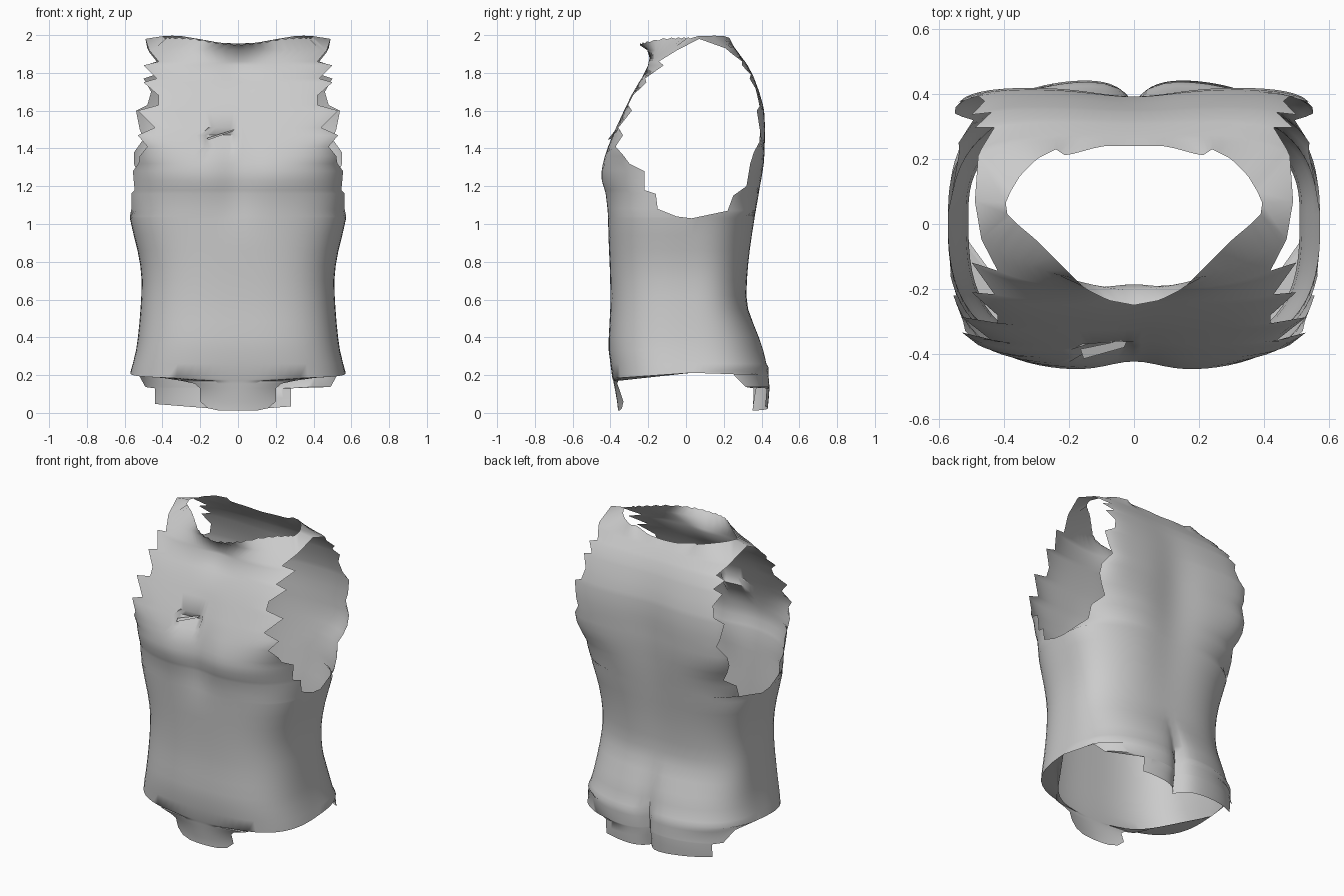
import bpy, bmesh, math
from mathutils import Vector

if "Cube" in bpy.data.objects:
    bpy.data.objects.remove(bpy.data.objects["Cube"])

N = 20          # columns per quarter of the torso
Y0 = 0.03       # depth of the side seam

# Profiles as (height, value)
FRONT = [(0, -.36), (.2, -.39), (.35, -.41), (.6, -.40), (1, -.415), (1.15, -.43), (1.25, -.455),
         (1.35, -.435), (1.5, -.375), (1.7, -.28), (1.85, -.205), (1.92, -.205)]
BACK = [(0, .44), (.13, .45), (.2, .445), (.35, .41), (.5, .35), (.6, .325), (.8, .34), (1, .37),
        (1.2, .40), (1.4, .418), (1.6, .415), (1.8, .35), (1.9, .285), (1.93, .26)]
WIDTH = [(0, .58), (.2, .57), (.33, .54), (.5, .52), (.7, .51), (.85, .53), (1.05, .575), (1.35, .58),
         (1.6, .59), (1.8, .57), (1.93, .54)]
ROUND_FRONT = [(0, 1.8), (.1, 1.8), (.2, 3), (1, 3), (1.3, 3.3), (1.5, 6), (1.65, 6), (1.76, 4.5),
               (1.86, 2.4), (1.92, 1.5)]
ROUND_BACK = [(0, 2.7), (.8, 2.6), (1.2, 3.5), (1.38, 7), (1.65, 7), (1.82, 6), (1.93, 4)]
CLEFT_FRONT = [(0, 0), (.9, 0), (1.25, .03), (1.5, .01), (1.7, 0), (1.85, .02), (1.92, 0)]
CLEFT_BACK = [(0, .09), (.2, .07), (.4, .03), (.55, .005), (.9, .015), (1.4, .03), (1.8, .01), (1.93, 0)]

# Rings as (height, where the panel stops): "x" stops at a width, "y" at a depth, "full" at the side seam
SIDES = [(z, "full", 0) for z in (.2, .26, .33, .4, .48, .55, .62, .7, .78, .86, .94, 1.03)]
FRONT_RINGS = [(.012, "x", .1), (.025, "x", .16), (.06, "x", .2), (.13, "x", .2), (.155, "x", .23),
               (.17, "x", .3)] + SIDES + [
    (1.04, "y", -.05), (1.08, "y", -.15), (1.16, "y", -.16), (1.18, "y", -.22), (1.23, "y", -.22),
    (1.28, "y", -.22), (1.32, "y", -.3), (1.36, "x", .52), (1.41, "x", .48), (1.47, "x", .53),
    (1.51, "x", .44), (1.6, "x", .53), (1.63, "x", .42), (1.68, "x", .42), (1.75, "x", .5),
    (1.77, "x", .43), (1.84, "x", .5), (1.86, "x", .42), (1.92, "x", .47)]
BACK_UPPER = [
    (1.07, "y", .22), (1.15, "y", .25), (1.2, "y", .32), (1.26, "y", .33), (1.32, "y", .34),
    (1.38, "x", .55), (1.45, "x", .5), (1.5, "x", .52), (1.6, "x", .54), (1.63, "x", .48),
    (1.7, "x", .46), (1.77, "x", .5), (1.79, "x", .44), (1.84, "x", .49), (1.86, "x", .43),
    (1.91, "x", .47), (1.93, "x", .48)]

# Neckline, centre to shoulder
NECK_FRONT = [(0, -.25, 1.95), (.08, -.235, 1.955), (.15, -.2, 1.965), (.23, -.12, 1.98),
              (.3, -.05, 1.985), (.36, 0, 1.985), (.39, .03, 1.985)]
NECK_BACK = [(0, .24, 1.955), (.1, .24, 1.96), (.21, .21, 1.98), (.24, .23, 1.985), (.3, .2, 1.995),
             (.35, .15, 1.997), (.38, .1, 1.995)]


def smooth(table, z):
    """Smooth curve through the table's points."""
    z = min(max(z, table[0][0]), table[-1][0])
    k = next(i for i in range(len(table) - 1) if z <= table[i + 1][0])

    def slope(i):
        (za, a), (zb, b) = table[max(i - 1, 0)], table[min(i + 1, len(table) - 1)]
        v = table[i][1]
        if (v - a) * (b - v) <= 0:      # flat at peaks and ends, so nothing overshoots
            return 0
        return (b - a) / (zb - za)
    (z0, a), (z1, b) = table[k], table[k + 1]
    h, t = z1 - z0, (z - z0) / (z1 - z0)
    return (a * (1 + 2 * t) * (1 - t) ** 2 + b * t * t * (3 - 2 * t)
            + h * (slope(k) * t * (1 - t) ** 2 - slope(k + 1) * t * t * (1 - t)))


def ring(z, kind, stop, back):
    """Half of a rounded-box section, from the centre line towards the side."""
    w, n = smooth(WIDTH, z), smooth(ROUND_BACK if back else ROUND_FRONT, z)
    depth = smooth(BACK if back else FRONT, z) - Y0
    cleft = smooth(CLEFT_BACK if back else CLEFT_FRONT, z)
    end = math.pi / 2
    if kind == "x":
        X = min(stop / w, 1)
        end = math.atan2(X, (1 - X ** n) ** (1 / n))
    elif kind == "y":
        Y = min(abs((stop - Y0) / depth), 1)
        end = math.atan2((1 - Y ** n) ** (1 / n), Y)
    pts = []
    for i in range(N + 1):
        a = end * i / N
        s, c = math.sin(a), max(math.cos(a), 0)
        r = (s ** n + c ** n) ** (-1 / n)
        x = w * s * r
        if back and z < .5:
            groove = cleft * math.exp(-x / .05)
        else:
            groove = cleft * math.exp(-(x / (.17 if back else .11)) ** 2)
        y = Y0 + depth * c * r - math.copysign(groove, depth)
        lift = 0
        if z == .2:
            lift = .01 + .07 * y        # hem rises towards the back
        elif back and z < .05:
            lift = .08 * x - .018       # seat edge dips at the centre
        pts.append(Vector((x, y, z + lift)))
    return pts


def neck(points, ragged):
    out = []
    for i in range(N + 1):
        t = i / N * (len(points) - 1)
        k = min(int(t), len(points) - 2)
        p = Vector(points[k]).lerp(Vector(points[k + 1]), t - k)
        if 0 < i < N:
            p.z += ragged * (-1) ** i
        out.append(p)
    return out


def add_grid(bm, rows, side, flip):
    verts = [[bm.verts.new((p.x * side, p.y, p.z)) for p in row] for row in rows]
    for lo, hi in zip(verts, verts[1:]):
        for i in range(len(lo) - 1):
            quad = [lo[i], lo[i + 1], hi[i + 1], hi[i]]
            bm.faces.new(quad[::-1] if flip else quad)


def make_object(name, bm, mat):
    mesh = bpy.data.meshes.new(name)
    bm.to_mesh(mesh)
    bm.free()
    mesh.materials.append(mat)
    obj = bpy.data.objects.new(name, mesh)
    bpy.context.collection.objects.link(obj)
    bpy.ops.object.select_all(action="DESELECT")
    obj.select_set(True)
    bpy.context.view_layer.objects.active = obj
    bpy.ops.object.shade_smooth_by_angle(angle=math.radians(60))
    return obj


grey = bpy.data.materials.new("plain_grey")
grey.diffuse_color = (.6, .6, .6, 1)
grey.use_nodes = True
grey.node_tree.nodes["Principled BSDF"].inputs["Base Color"].default_value = grey.diffuse_color

# Torso shell: front and back panels, joined at the side seam and over the shoulders
bm = bmesh.new()
for side, tail in ((1, .28), (-1, .44)):
    front = [ring(*r, False) for r in FRONT_RINGS] + [neck(NECK_FRONT, .004)]
    seat = [(.03, "x", tail), (.08, "x", tail), (.13, "x", tail), (.137, "x", .49), (.205, "y", .25)]
    back = [ring(*r, True) for r in seat + SIDES + BACK_UPPER] + [neck(NECK_BACK, 0)]
    add_grid(bm, front, side, side < 0)
    add_grid(bm, back, side, side > 0)
    # Shoulder strap
    outer = [front[-2][-1], Vector((.49, .07, 1.98)), back[-2][-1]]
    inner = [front[-1][-1], Vector((.395, .065, 1.995)), back[-1][-1]]
    add_grid(bm, [outer, inner], side, side < 0)
bmesh.ops.remove_doubles(bm, verts=bm.verts, dist=.0005)
# Dent in the chest under the fold
for v in bm.verts:
    if -.17 < v.co.x < -.01 and v.co.y < 0 and 1.39 < v.co.z < 1.48:
        v.co.y += .035 if v.co.z > 1.44 else .012
make_object("torso_shell", bm, grey)

# Small folded lip on the chest
bm = bmesh.new()
lip = [[(-.155, -.415, 1.445), (-.03, -.38, 1.49)], [(-.165, -.385, 1.455), (-.02, -.355, 1.5)]]
add_grid(bm, [[Vector(p) for p in row] for row in lip], 1, False)
make_object("chest_fold", bm, grey)
